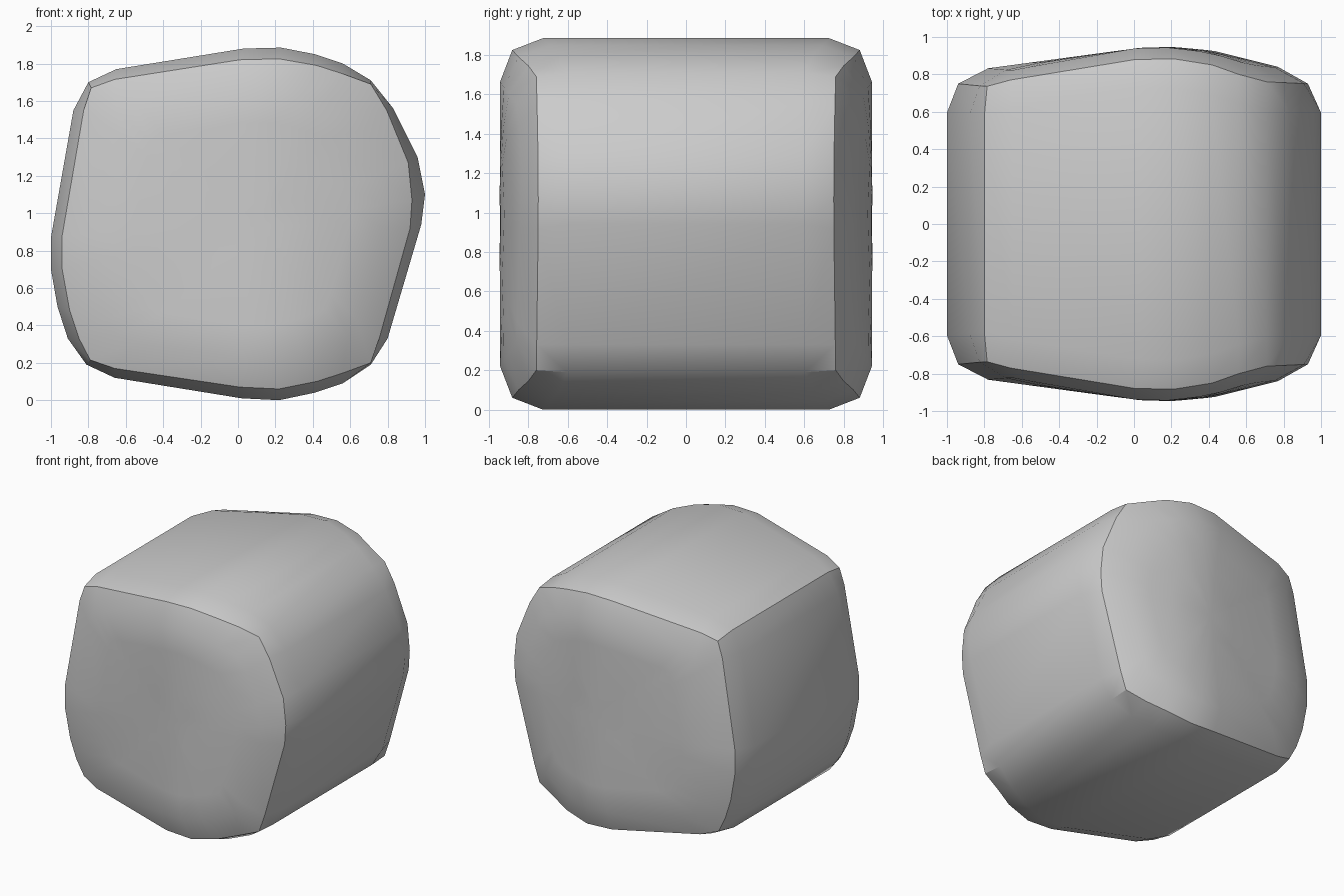
import bpy, bmesh, math

if "Cube" in bpy.data.objects:
    bpy.data.objects.remove(bpy.data.objects["Cube"])

# Side-wall profile (x, z) and the inset sharp rim around the front/back faces
WALL = [(-1, .87), (-1, .7), (-.965, .5), (-.91, .33), (-.81, .19), (-.66, .12),
        (.02, .01), (.22, 0), (.41, .04), (.56, .09), (.71, .19), (.8, .33),
        (.98, .94), (1, 1.1), (.96, 1.3), (.83, 1.56), (.71, 1.71), (.56, 1.8),
        (.41, 1.85), (.23, 1.885), (.03, 1.88), (-.65, 1.77), (-.8, 1.7), (-.88, 1.55)]
RIM = [(-.94, .88), (-.94, .7), (-.9, .48), (-.85, .33), (-.79, .215), (-.66, .17),
       (.01, .07), (.22, .06), (.42, .1), (.56, .145), (.71, .2), (.755, .33),
       (.92, .92), (.93, 1.07), (.91, 1.27), (.795, 1.55), (.71, 1.69), (.56, 1.745),
       (.42, 1.79), (.22, 1.825), (.01, 1.82), (-.66, 1.715), (-.785, 1.67), (-.825, 1.55)]
# Depth along y as a function of x
RIM_Y = [(-.94, .75), (-.79, .735), (-.66, .77), (0, .88), (.22, .882),
         (.42, .85), (.56, .80), (.71, .76), (.93, .75)]
FACE_Y = [(-.8, .83), (.03, .942), (.2, .947), (.41, .93), (.77, .84)]


def interp(table, x):
    if x <= table[0][0]:
        return table[0][1]
    for (x0, y0), (x1, y1) in zip(table, table[1:]):
        if x <= x1:
            return y0 + (y1 - y0) * (x - x0) / (x1 - x0)
    return table[-1][1]


def face_y(x, z):
    corner = min(1, abs(x) / .65 * abs(z - .94) / .62)
    return interp(FACE_Y, x) - .03 * corner ** 2


bm = bmesh.new()


def bridge(a, b):
    n = len(a)
    for i in range(n):
        bm.faces.new((a[i], a[(i + 1) % n], b[(i + 1) % n], b[i]))


# Front and back halves: wall ring, sharp rim, then shrinking rings of the domed face
wall_rings = []
for s in (-1, 1):
    rings = [[bm.verts.new((x, s * (interp(RIM_Y, q[0]) - .155), z))
              for (x, z), q in zip(WALL, RIM)],
             [bm.verts.new((x, s * interp(RIM_Y, x), z)) for x, z in RIM]]
    for k in (1, .75, .5, .25):
        ring = []
        for x, z in RIM:
            px = .1 + (x * .83 - .1) * k
            pz = .94 + (z - .94) * .82 * k
            ring.append(bm.verts.new((px, s * face_y(px, pz), pz)))
        rings.append(ring)
    for a, b in zip(rings, rings[1:]):
        bridge(a, b)
    centre = bm.verts.new((.1, s * face_y(.1, .94), .94))
    last = rings[-1]
    for i in range(len(last)):
        bm.faces.new((last[i], last[(i + 1) % len(last)], centre))
    wall_rings.append(rings[0])

# Straight side walls
bridge(*wall_rings)
bmesh.ops.recalc_face_normals(bm, faces=bm.faces)

mesh = bpy.data.meshes.new("rounded_block")
bm.to_mesh(mesh)
bm.free()
block = bpy.data.objects.new("rounded_block", mesh)
bpy.context.collection.objects.link(block)
bpy.context.view_layer.objects.active = block
block.select_set(True)
bpy.ops.object.shade_smooth_by_angle(angle=math.radians(30))
